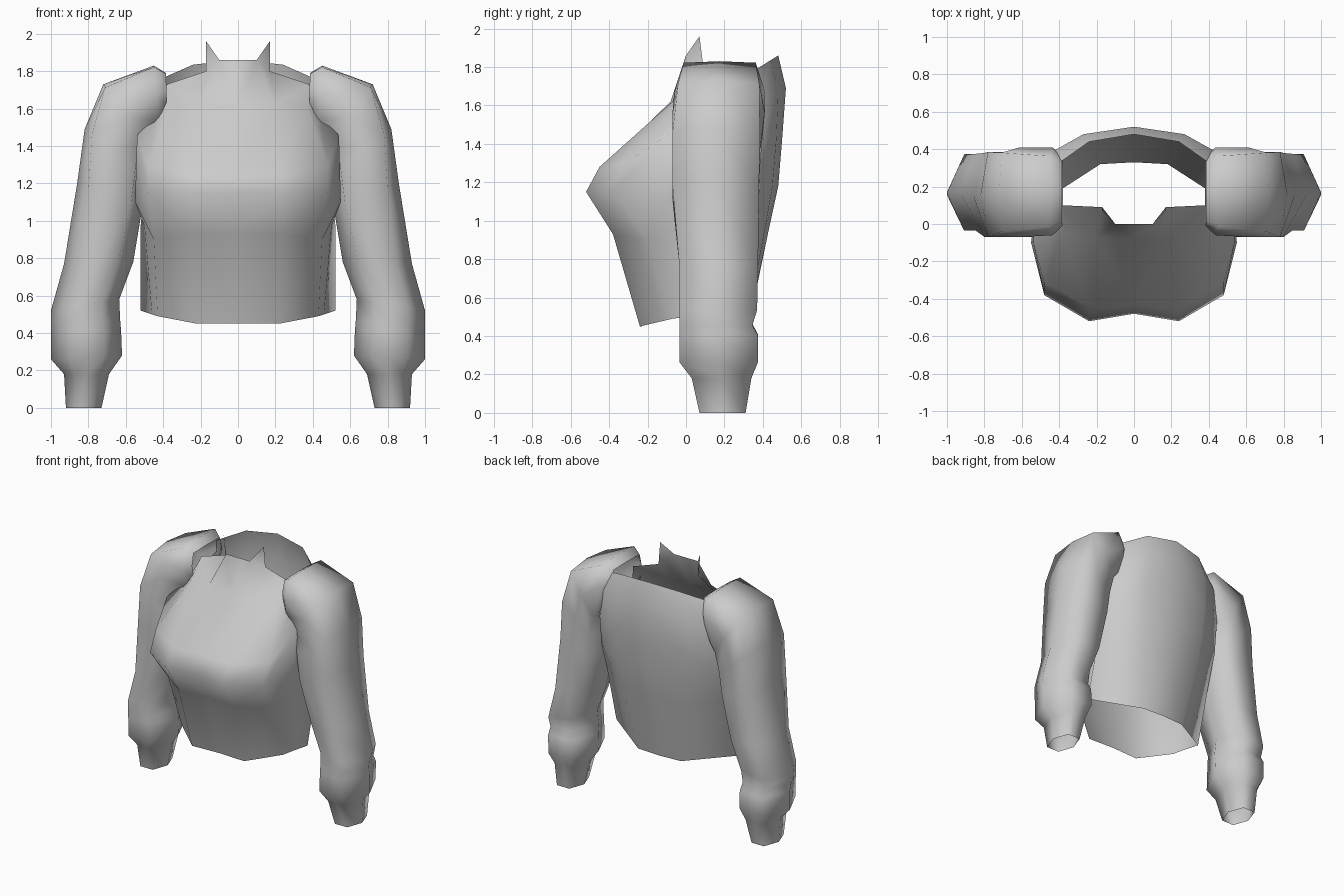
import bpy, bmesh

if "Cube" in bpy.data.objects:
    bpy.data.objects.remove(bpy.data.objects["Cube"], do_unlink=True)

fabric = bpy.data.materials.new("grey_fabric")
fabric.use_nodes = True
GREY = (0.6, 0.6, 0.6, 1)
fabric.diffuse_color = GREY
fabric.node_tree.nodes["Principled BSDF"].inputs["Base Color"].default_value = GREY


def finish(name, bm):
    """Turn a bmesh into a smooth-shaded object."""
    mesh = bpy.data.meshes.new(name)
    bm.to_mesh(mesh)
    bm.free()
    mesh.materials.append(fabric)
    mesh.shade_smooth()
    obj = bpy.data.objects.new(name, mesh)
    bpy.context.collection.objects.link(obj)
    return obj


def bridge(bm, low, high):
    """Join two rows of vertices with quads."""
    for i in range(len(low) - 1):
        bm.faces.new((low[i], low[i + 1], high[i + 1], high[i]))


# Bodice: half rows from front centre round to back centre, hem to neckline
rows = [
    [(0, -.23, .45), (.22, -.24, .45), (.43, -.07, .49), (.46, 0, .5),
     (.52, .1, .52), (.18, .32, .47), (0, .33, .47)],
    [(0, -.36, .93), (.24, -.38, .93), (.45, -.2, .9), (.5, 0, .97),
     (.52, .22, .98), (.25, .41, .95), (0, .43, .95)],
    [(0, -.48, 1.15), (.24, -.52, 1.15), (.48, -.38, 1.15), (.55, -.1, 1.1),
     (.5, .31, 1.18), (.26, .45, 1.18), (0, .48, 1.18)],
    [(0, -.43, 1.28), (.23, -.45, 1.28), (.48, -.31, 1.3), (.54, -.09, 1.45),
     (.48, .36, 1.42), (.27, .47, 1.42), (0, .5, 1.42)],
    [(0, -.08, 1.62), (.2, -.07, 1.62), (.37, -.05, 1.6), (.44, .02, 1.56),
     (.45, .38, 1.64), (.27, .48, 1.67), (0, .52, 1.69)],
]
bm = bmesh.new()
grid = [[bm.verts.new(p) for p in row] for row in rows]
for low, high in zip(grid, grid[1:]):
    bridge(bm, low, high)

# Front yoke, up to the neckline and shoulder edge
neck = [bm.verts.new(p) for p in
        [(0, 0, 1.86), (.1, 0, 1.86), (.17, .09, 1.8), (.38, .1, 1.73)]]
top = grid[-1]
bridge(bm, top[:2], neck[:2])
bm.faces.new((top[1], neck[2], neck[1]))
bm.faces.new((top[1], top[2], neck[3], neck[2]))
bm.faces.new((top[2], top[3], neck[3]))
# Collar point
tip = bm.verts.new((.17, .07, 1.96))
bm.faces.new((neck[1], neck[2], tip))
# Back yoke
back = [bm.verts.new(p) for p in
        [(.41, .32, 1.76), (.24, .44, 1.835), (0, .48, 1.86)]]
bridge(bm, top[4:], back)
bodice = finish("bodice", bm)
mirror = bodice.modifiers.new("mirror", "MIRROR")
mirror.use_clip = True

# Sleeve rings: inner x, inner z, outer x, outer z, front y, back y,
# then how far the section corners reach across and front to back
rings = [
    (.38, 1.6, .385, 1.79, -.01, .35, .95, .88),
    (.42, 1.52, .45, 1.83, -.06, .41, .95, .8),
    (.5, 1.4, .72, 1.73, -.07, .41, .9, .88),
    (.51, 1.25, .82, 1.49, -.07, .385, .75, 1),
    (.51, 1.08, .86, 1.2, -.07, .38, .65, 1),
    (.56, .78, .93, .77, -.035, .375, .55, 1),
    (.635, .58, 1, .52, -.035, .37, .5, 1),
    (.63, .47, 1, .45, -.035, .345, .5, 1),
    (.625, .41, 1, .4, -.035, .375, .5, 1),
    (.62, .28, 1, .26, -.035, .375, .5, 1),
    (.69, .18, .93, .18, .03, .34, .55, 1),
    (.73, 0, .92, 0, .07, .31, .55, 1),
]


def sleeve(name, side):
    bm = bmesh.new()
    loops = []
    for xi, zi, xo, zo, yf, yb, a, b in rings:
        loop = []
        # Eight-sided section
        for u, v in [(1, 0), (a, b), (0, 1), (-a, b),
                     (-1, 0), (-a, -b), (0, -1), (a, -b)]:
            t = (u + 1) / 2
            loop.append(bm.verts.new((side * (xi + (xo - xi) * t),
                                      yf + (yb - yf) * (v + 1) / 2,
                                      zi + (zo - zi) * t)))
        loops.append(loop + loop[:1])
    for low, high in zip(loops, loops[1:]):
        bridge(bm, low, high)
    bmesh.ops.recalc_face_normals(bm, faces=bm.faces)
    finish(name, bm)


sleeve("left_sleeve", 1)
sleeve("right_sleeve", -1)
